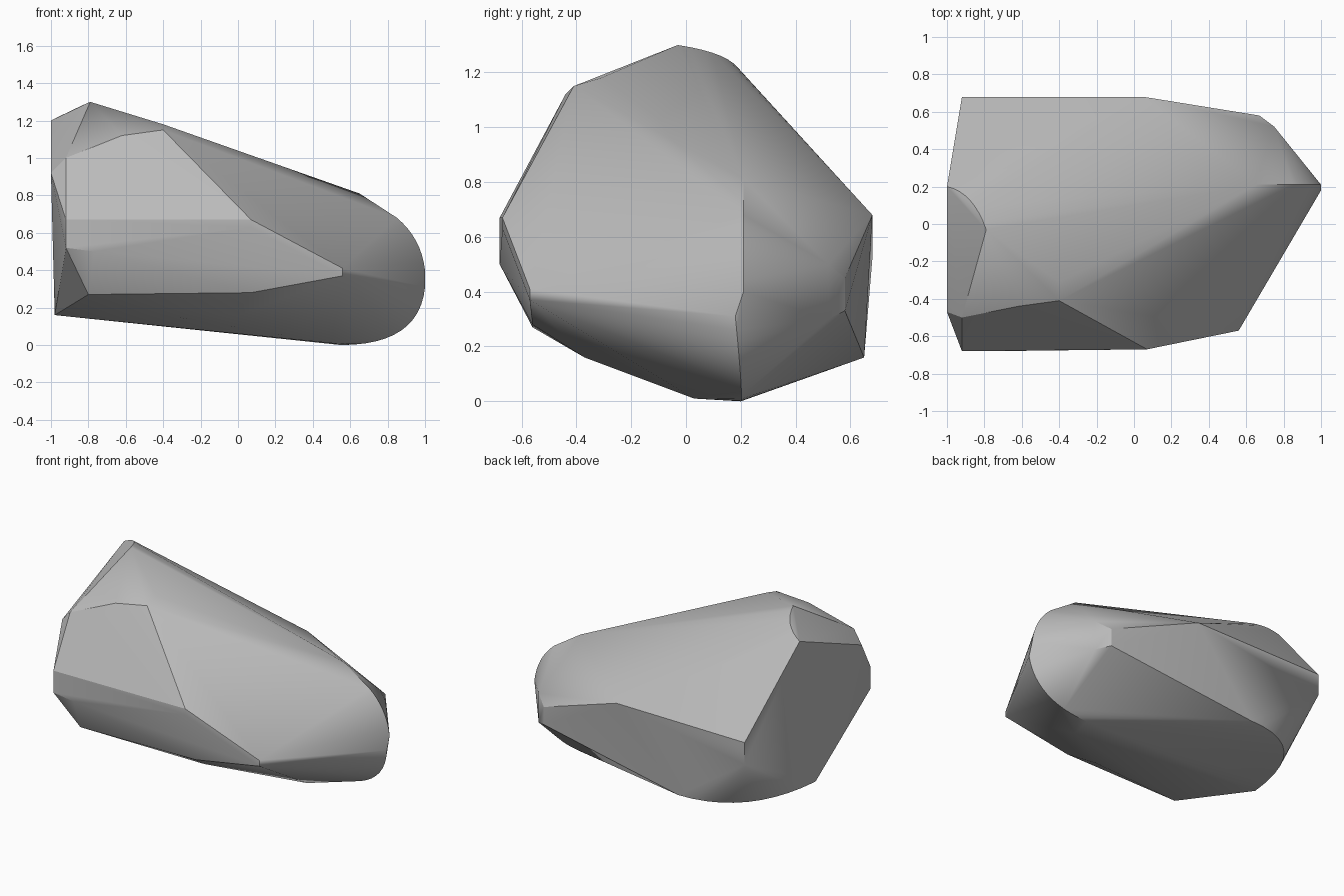
import bpy
import bmesh
import math
from mathutils import Vector

cube = bpy.data.objects.get("Cube")
if cube:
    bpy.data.objects.remove(cube, do_unlink=True)


def arc(a, mid, b, steps=8):
    """Rounded edge from a to b, bending towards mid."""
    a, mid, b = Vector(a), Vector(mid), Vector(b)
    return [a.lerp(mid, i / steps).lerp(mid.lerp(b, i / steps), i / steps)
            for i in range(steps + 1)]


# Stone colour
stone = bpy.data.materials.new("stone grey")
stone.use_nodes = True
grey = (0.5, 0.5, 0.5, 1)
stone.diffuse_color = grey
stone.node_tree.nodes["Principled BSDF"].inputs["Base Color"].default_value = grey

# Corners of the upper ridge and the shoulder facing the front
corners = [
    (0.65, 0.21, 0.81), (-0.40, -0.31, 1.18), (-0.40, -0.41, 1.15),
    (-0.62, -0.44, 1.12), (-0.92, -0.50, 1.00), (-1, -0.47, 0.92),
]
# Long upright bands on the front and back
corners += [
    (-0.92, -0.68, 0.67), (-0.92, -0.68, 0.52), (-0.77, -0.68, 0.50),
    (0.07, -0.67, 0.67), (0.07, -0.67, 0.63),
    (-0.92, 0.68, 0.67), (-0.92, 0.68, 0.52), (0.05, 0.68, 0.68),
]
# Beak at the front and knob at the back of the rounded end
corners += [
    (0.56, -0.57, 0.41), (0.56, -0.57, 0.37),
    (0.75, 0.52, 0.50), (0.75, 0.52, 0.30), (0.67, 0.58, 0.45), (0.67, 0.58, 0.33),
]
# Underside
corners += [
    (-0.80, -0.56, 0.27), (0.07, -0.56, 0.28), (-0.45, -0.37, 0.17),
    (0.00, -0.37, 0.16), (0.50, 0.03, 0.01),
]

# Rounded edges: top corner, nose and lower rear rim
corners += arc((-1, 0.20, 1.20), (-0.86, 0.17, 1.27), (-0.79, -0.03, 1.30))
corners += arc((0.85, 0.21, 0.68), (0.98, 0.21, 0.57), (1, 0.21, 0.40))
corners += arc((1, 0.18, 0.31), (0.97, 0.21, 0), (0.55, 0.20, 0), 12)
corners += arc((-0.40, 0.65, 0.16), (-0.92, 0.65, 0.16), (-0.98, 0.00, 0.16), 10)

# Wrap the corners into one solid boulder
bm = bmesh.new()
for corner in corners:
    bm.verts.new(corner)
hull = bmesh.ops.convex_hull(bm, input=bm.verts)
spare = {v for v in hull["geom_interior"] + hull["geom_unused"]
         if isinstance(v, bmesh.types.BMVert)}
bmesh.ops.delete(bm, geom=list(spare), context="VERTS")
bmesh.ops.dissolve_limit(bm, angle_limit=math.radians(1), verts=bm.verts, edges=bm.edges)
bmesh.ops.recalc_face_normals(bm, faces=bm.faces)

mesh = bpy.data.meshes.new("boulder")
bm.to_mesh(mesh)
bm.free()
mesh.materials.append(stone)
boulder = bpy.data.objects.new("boulder", mesh)
bpy.context.collection.objects.link(boulder)

# Soft shading over the rounded parts, crisp breaks elsewhere
bpy.ops.object.select_all(action="DESELECT")
boulder.select_set(True)
bpy.context.view_layer.objects.active = boulder
bpy.ops.object.shade_smooth_by_angle(angle=math.radians(25))
